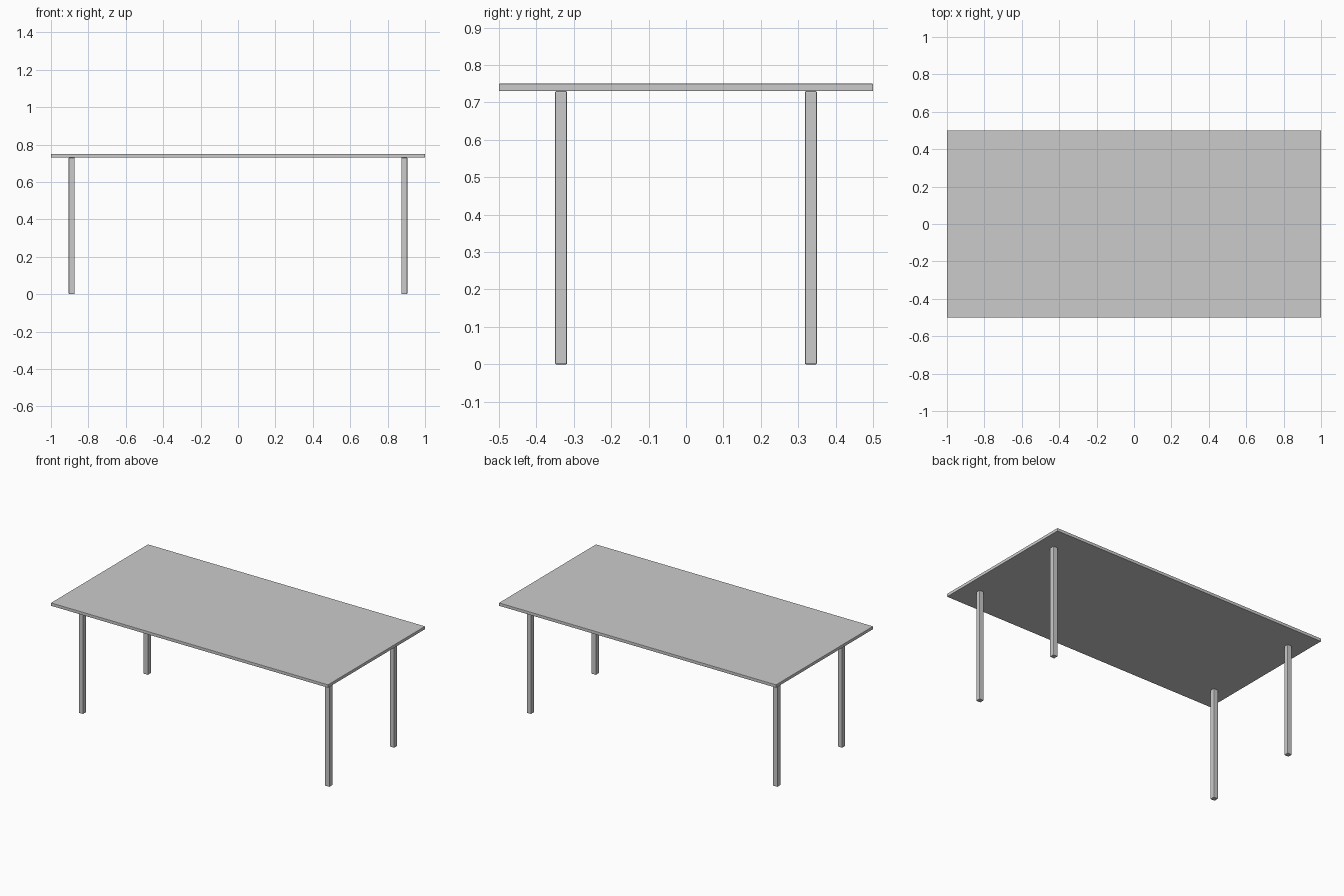
import bpy

if "Cube" in bpy.data.objects:
    bpy.data.objects.remove(bpy.data.objects["Cube"])

def box(name, center, size, bevel):
    bpy.ops.mesh.primitive_cube_add(size=1, location=center)
    ob = bpy.context.object
    ob.name = name
    ob.scale = size
    bpy.ops.object.transform_apply(location=False, rotation=False, scale=True)
    mod = ob.modifiers.new("edge_bevel", 'BEVEL')
    mod.width = bevel
    mod.segments = 2
    return ob

# Thin rectangular top
TOP_H, TOP_T = 0.75, 0.02
box("tabletop", (0, 0, TOP_H - TOP_T / 2), (2.0, 1.0, TOP_T), 0.002)

# Four slim square legs set in from the edges
LEG_H = TOP_H - TOP_T
for sx, side in ((-1, "left"), (1, "right")):
    for sy, end in ((-1, "front"), (1, "back")):
        box(f"{end}_{side}_leg", (sx * 0.889, sy * 0.334, LEG_H / 2),
            (0.032, 0.032, LEG_H), 0.003)
